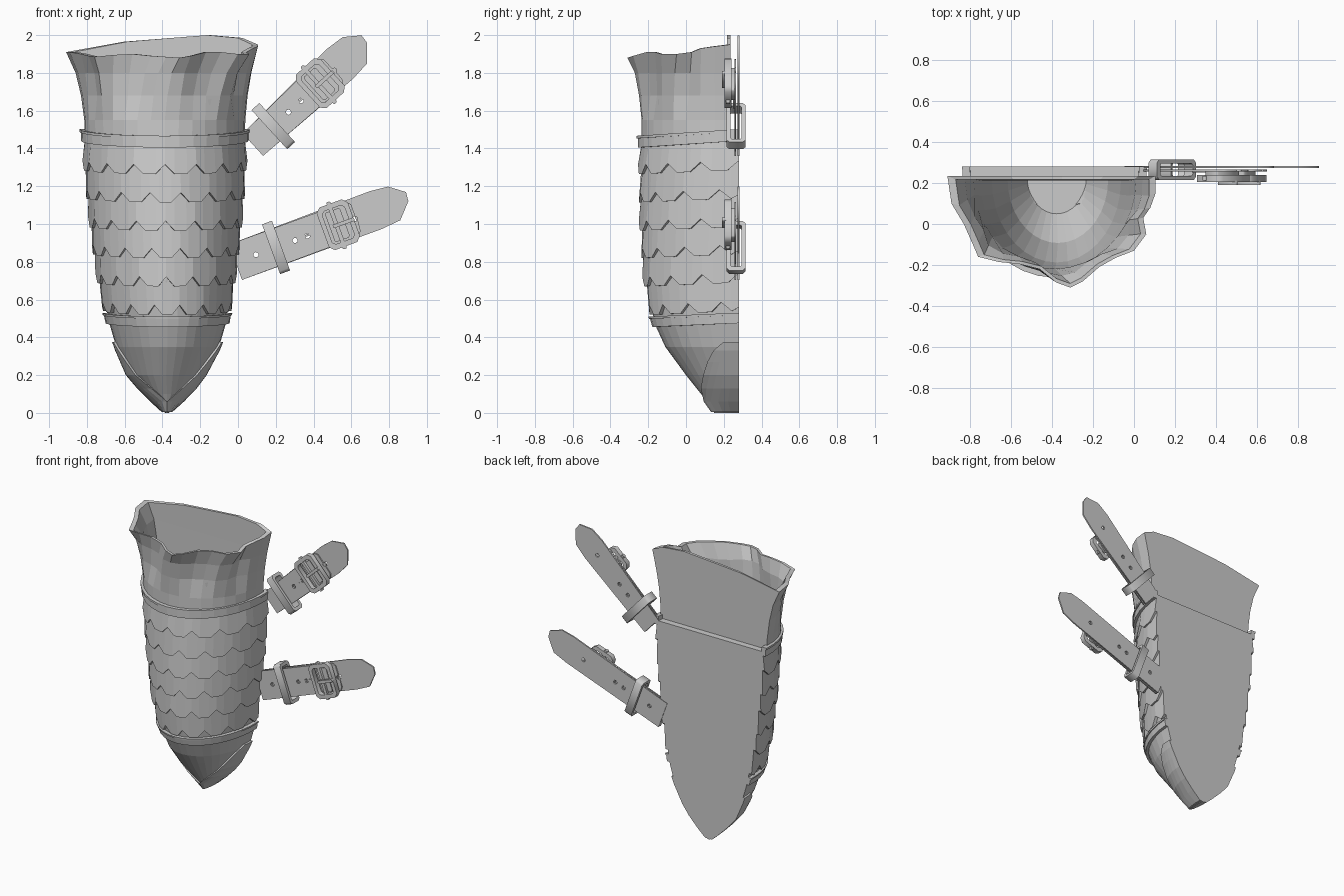
import bpy, bmesh, math
from mathutils import Matrix, Vector

if "Cube" in bpy.data.objects:
    bpy.data.objects.remove(bpy.data.objects["Cube"])

grey = bpy.data.materials.new("plain_grey")
grey.diffuse_color = (0.6, 0.6, 0.6, 1)
grey.use_nodes = True
grey.node_tree.nodes["Principled BSDF"].inputs["Base Color"].default_value = grey.diffuse_color


def add_object(name, mesh):
    mesh.materials.clear()
    mesh.materials.append(grey)
    ob = bpy.data.objects.new(name, mesh)
    bpy.context.collection.objects.link(ob)
    return ob


def finish(name, bm):
    bmesh.ops.recalc_face_normals(bm, faces=bm.faces[:])
    mesh = bpy.data.meshes.new(name)
    bm.to_mesh(mesh)
    bm.free()
    return add_object(name, mesh)


# Body side profile: z, left x, right x, front y
PROFILE = [(0, -.385, -.367, .15), (.1, -.495, -.255, .08), (.2, -.58, -.18, .0),
           (.35, -.645, -.1, -.11), (.47, -.68, -.065, -.165), (.7, -.73, -.03, -.21),
           (1.0, -.77, .005, -.23), (1.4, -.81, .035, -.235), (1.6, -.815, .04, -.235)]
BACK, CUFF_BACK = .28, .235


def profile_at(z):
    z = min(max(z, 0), 1.6)
    for p, q in zip(PROFILE, PROFILE[1:]):
        if z <= q[0]:
            t = (z - p[0]) / (q[0] - p[0])
            return [p[i] + (q[i] - p[i]) * t for i in (1, 2, 3)]


def surf(a, z, off=0.0, yb=BACK):
    """Point on the half-round body at angle a (0 = right, pi = left)."""
    xl, xr, yf = profile_at(z)
    return Vector(((xl + xr) / 2 + ((xr - xl) / 2 + off) * math.cos(a),
                   yb - (yb - yf + off) * math.sin(a), z))


# ---- Body: one loft up the outside, over the cuff rim and down the inside
ARC = [math.pi * i / 18 for i in range(19)]
BACK_STEPS = (.3, .55, .75, .92)
RIM = [(.105, .235, 1.95), (.105, .15, 1.94), (.08, .08, 1.93), (.045, .03, 1.91),
       (.06, -.05, 1.90), (.0, -.13, 1.90), (-.09, -.165, 1.91), (-.17, -.21, 1.91),
       (-.25, -.28, 1.89), (-.31, -.31, 1.88), (-.38, -.285, 1.885), (-.46, -.22, 1.89),
       (-.56, -.195, 1.90), (-.66, -.185, 1.895), (-.76, -.16, 1.885), (-.79, -.09, 1.89),
       (-.83, 0, 1.90), (-.89, .10, 1.91), (-.91, .235, 1.91)]
RIM = [Vector(p) for p in RIM]


def close_back(pts):
    l, r = pts[-1], pts[0]
    return pts + [l.lerp(r, t) for t in BACK_STEPS]


def ring(z, yb):
    return close_back([surf(a, z, 0, yb) for a in ARC])


def cuff_ring(z, t, pinch):
    """Blend from the round body to the wavy rim, with pinched folds."""
    pts = []
    for i, (a, r) in enumerate(zip(ARC, RIM)):
        p = surf(a, 1.55, 0, CUFF_BACK).lerp(r, t)
        k = pinch if i in (3, 6, 7, 11, 12, 15) else 0
        pts.append(Vector((p.x - k * math.cos(a), p.y + k * math.sin(a), z)))
    return close_back(pts)


def shrink(pts, s=.93):
    c = sum(pts, Vector()) / len(pts)
    return [Vector((c.x + (p.x - c.x) * s, c.y + (p.y - c.y) * s, p.z)) for p in pts]


rim_ring = close_back(RIM)
for p, z in zip(rim_ring[19:], (1.965, 1.985, 2.0, 1.985)):
    p.z = z
rings = [ring(z, BACK) for z in (0, .05, .1, .2, .28, .35, .47, .7, 1.0, 1.25, 1.47)]
rings += [ring(1.47, CUFF_BACK), cuff_ring(1.55, 0, 0), cuff_ring(1.68, .18, .02),
          cuff_ring(1.8, .48, .015), rim_ring, shrink(rim_ring),
          shrink(cuff_ring(1.8, .48, .015)), shrink(cuff_ring(1.55, 0, 0))]
rings += [shrink(ring(z, CUFF_BACK), .9) for z in (1.2, .7, .35, .15)]

bm = bmesh.new()
loops = [[bm.verts.new(p) for p in r] for r in rings]
n = len(loops[0])
for lo, hi in zip(loops, loops[1:]):
    for i in range(n):
        bm.faces.new((lo[i], lo[(i + 1) % n], hi[(i + 1) % n], hi[i]))
bm.faces.new(loops[0])
bm.faces.new(loops[-1])
finish("sheath_body", bm)


def plate(name, outer, inner):
    """Closed thin slab between two equal grids of points."""
    bm = bmesh.new()
    o = [[bm.verts.new(p) for p in row] for row in outer]
    k = [[bm.verts.new(p) for p in row] for row in inner]
    R, C = len(o), len(o[0])
    for g in (o, k):
        for r in range(R - 1):
            for c in range(C - 1):
                bm.faces.new((g[r][c], g[r][c + 1], g[r + 1][c + 1], g[r + 1][c]))
    edge = [(0, c) for c in range(C)] + [(r, C - 1) for r in range(1, R)]
    edge += [(R - 1, c) for c in range(C - 2, -1, -1)] + [(r, 0) for r in range(R - 2, 0, -1)]
    for (r, c), (s, d) in zip(edge, edge[1:] + edge[:1]):
        bm.faces.new((o[r][c], o[s][d], k[s][d], k[r][c]))
    return finish(name, bm)


# ---- Trim bands, rising slightly toward the back
def band(name, z0, z1, tilt, off):
    def grid(d):
        return [[surf(a, z + tilt * (1 - math.sin(a)), d) for a in ARC] for z in (z0, z1)]
    plate(name, grid(off), grid(-.012))


band("upper_band", 1.405, 1.455, .035, .02)
band("upper_band_cord", 1.453, 1.467, .035, .026)
band("lower_band", .455, .5, .02, .02)
band("lower_band_cord", .498, .51, .02, .026)

# ---- Overlapping scale rows with notched lower edges
TEETH = 8
for row, zb in enumerate((1.265, 1.115, .965, .82, .67, .52)):
    cols = []
    for t in range(-1, TEETH + 1):
        for f, up in ((0, .05), (.3, 0), (.7, 0)):
            u = (t + f + .5 * (row % 2)) / TEETH
            if 0 <= u <= 1:
                cols.append((u * math.pi, up))
    if cols[0][0] > 0:
        cols.insert(0, (0, .02))
    if cols[-1][0] < math.pi - .001:
        cols.append((math.pi, .02))
    top = zb + .22 if row else 1.42

    def scale_grid(lo, hi):
        rise = [.02 * (1 - math.sin(a)) for a, _ in cols]
        return [[surf(a, top + r, hi) for (a, _), r in zip(cols, rise)],
                [surf(a, zb + up + r, lo) for (a, up), r in zip(cols, rise)]]
    plate(f"scale_row_{row + 1}", scale_grid(.02, .001), scale_grid(-.008, -.012))

# ---- Toe guard wrapping both sides of the pointed end
for side in ("right", "left"):
    def guard(off):
        rows = []
        for z, y in ((.004, .1), (.06, .09), (.13, .09), (.2, .1), (.27, .12), (.33, .15), (.375, .2)):
            yf = profile_at(z)[2]
            top = math.asin(min(1, (BACK - y) / (BACK - yf)))
            angles = [top * i / 5 for i in range(6)]
            rows.append([surf(a if side == "right" else math.pi - a, z, off) for a in angles])
        return rows
    plate(f"toe_guard_{side}", guard(.014), guard(-.006))


# ---- Straps: flat outlines with holes, in a frame (u along, v across, w forward)
def flat_piece(name, mat, outlines, w0, w1):
    cu = bpy.data.curves.new(name, 'CURVE')
    cu.dimensions, cu.fill_mode, cu.extrude = '2D', 'BOTH', (w1 - w0) / 2
    for pts in outlines:
        sp = cu.splines.new('POLY')
        sp.points.add(len(pts) - 1)
        for q, p in zip(sp.points, pts):
            q.co = (p[0], p[1], 0, 1)
        sp.use_cyclic_u = True
    tmp = bpy.data.objects.new(name + "_curve", cu)
    bpy.context.collection.objects.link(tmp)
    dg = bpy.context.evaluated_depsgraph_get()
    mesh = bpy.data.meshes.new_from_object(tmp.evaluated_get(dg))
    bpy.data.objects.remove(tmp)
    mesh.transform(mat @ Matrix.Translation((0, 0, (w0 + w1) / 2)))
    add_object(name, mesh)


def rect(cx, cy, w, h, c):
    """Rectangle with clipped corners."""
    a, b = w / 2, h / 2
    return [(cx + x, cy + y) for x, y in ((-a + c, -b), (a - c, -b), (a, -b + c), (a, b - c),
                                          (a - c, b), (-a + c, b), (-a, b - c), (-a, -b + c))]


def hole(u, r=.014):
    return [(u + r * math.cos(k * math.pi / 4), r * math.sin(k * math.pi / 4)) for k in range(8)]


def strap(tag, x, z, angle, L, start, hw, keeper_u, buckle_u, holes):
    c, s = math.cos(angle), math.sin(angle)
    M = Matrix(((c, -s, 0, x), (0, 0, -1, .27), (s, c, 0, z), (0, 0, 0, 1)))
    # long tail behind, shorter layer in front
    tail = [(start, -hw), (L - .19, -.1), (L - .08, -.09), (L - .005, -.01), (L, .04),
            (L - .08, .1), (L - .18, .11), (start, hw)]
    flat_piece(f"{tag}_strap_tail", M, [tail] + [hole(u) for u in holes], -.013, -.003)
    end = buckle_u + .1
    front = [(start, -hw), (end - .02, -.095), (end, -.07), (end, .08), (end - .02, .1), (start, hw)]
    flat_piece(f"{tag}_strap_front", M, [front] + [hole(u) for u in holes], .005, .014)
    # keeper loop around the strap
    K = M @ Matrix(((0, 0, 1, 0), (1, 0, 0, 0), (0, 1, 0, 0), (0, 0, 0, 1)))
    flat_piece(f"{tag}_strap_keeper", K, [rect(0, .005, .28, .1, .015), rect(0, .005, .235, .06, .008)],
               keeper_u - .028, keeper_u + .028)
    # buckle frame, axle, prong and inner plate
    flat_piece(f"{tag}_buckle_frame", M, [rect(buckle_u, 0, .175, .24, .025),
                                          rect(buckle_u, 0, .125, .185, .015)], .03, .065)
    flat_piece(f"{tag}_buckle_axle", M, [rect(buckle_u - .01, 0, .022, .265, .005)], .036, .058)
    flat_piece(f"{tag}_buckle_prong", M, [rect(buckle_u + .03, 0, .12, .02, .005)], .058, .08)
    flat_piece(f"{tag}_buckle_plate", M, [rect(buckle_u - .005, 0, .085, .165, .008)], .014, .04)
    flat_piece(f"{tag}_stitch_cord", M, [rect(buckle_u - .155, .004, .09, .01, .003)], .014, .02)


strap("upper", .09, 1.43, math.radians(42.4), .8, -.015, .08, .131, .467, (.24, .33, .57))
strap("lower", .02, .81, math.radians(20), .94, -.035, .1, .193, .544, (.08, .30, .37, .64))
